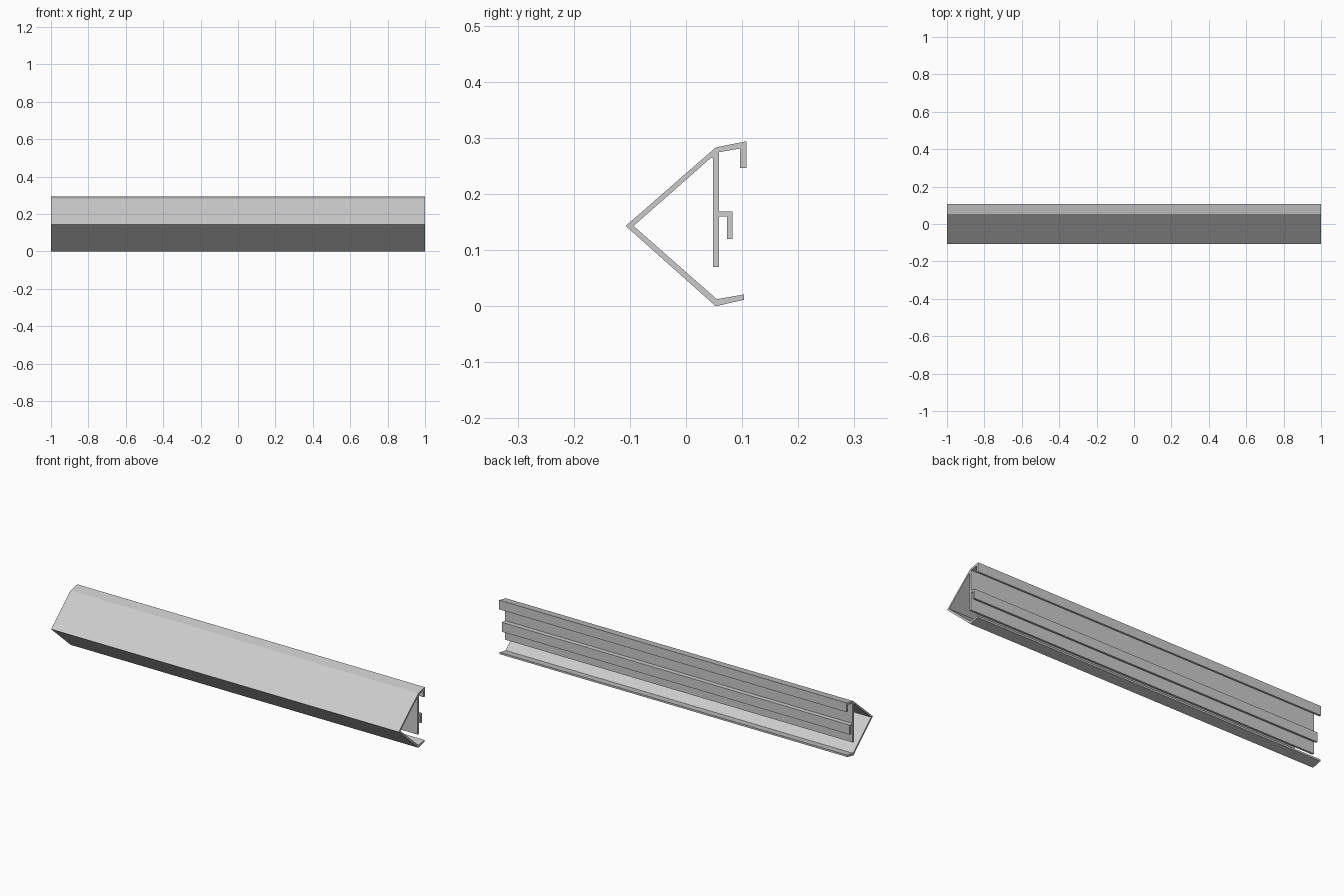
import bpy, bmesh

if "Cube" in bpy.data.objects:
    bpy.data.objects.remove(bpy.data.objects["Cube"])

LENGTH = 2.0

# Closed cross-section (y, z) of the extruded rail
PROFILE = [
    # outer V-shaped front
    (0.053, 0.0), (-0.1075, 0.143), (0.053, 0.283),
    # top flange with down-turned hook
    (0.1075, 0.294), (0.1075, 0.246), (0.0965, 0.246), (0.0965, 0.281), (0.059, 0.2745),
    # inner web with small hooked tab
    (0.059, 0.169), (0.083, 0.169), (0.083, 0.120), (0.073, 0.120),
    (0.073, 0.160), (0.059, 0.160), (0.059, 0.070), (0.048, 0.070), (0.048, 0.264),
    # inside of the V and bottom lip
    (0.044, 0.264), (-0.0935, 0.143), (0.055, 0.0125), (0.1035, 0.021), (0.1035, 0.0115),
]


def extrude_profile(name, points, length):
    """Extrude a closed y-z outline along x, centred on x = 0."""
    bm = bmesh.new()
    face = bm.faces.new([bm.verts.new((-length / 2, y, z)) for y, z in points])
    result = bmesh.ops.extrude_face_region(bm, geom=[face], use_keep_orig=True)
    verts = [g for g in result["geom"] if isinstance(g, bmesh.types.BMVert)]
    bmesh.ops.translate(bm, verts=verts, vec=(length, 0, 0))
    bmesh.ops.recalc_face_normals(bm, faces=bm.faces)
    # triangulate only the concave end caps
    caps = [f for f in bm.faces if len(f.verts) > 4]
    bmesh.ops.triangulate(bm, faces=caps)
    mesh = bpy.data.meshes.new(name)
    bm.to_mesh(mesh)
    bm.free()
    obj = bpy.data.objects.new(name, mesh)
    bpy.context.collection.objects.link(obj)
    return obj


# Rail
extrude_profile("extruded_rail", PROFILE, LENGTH)
